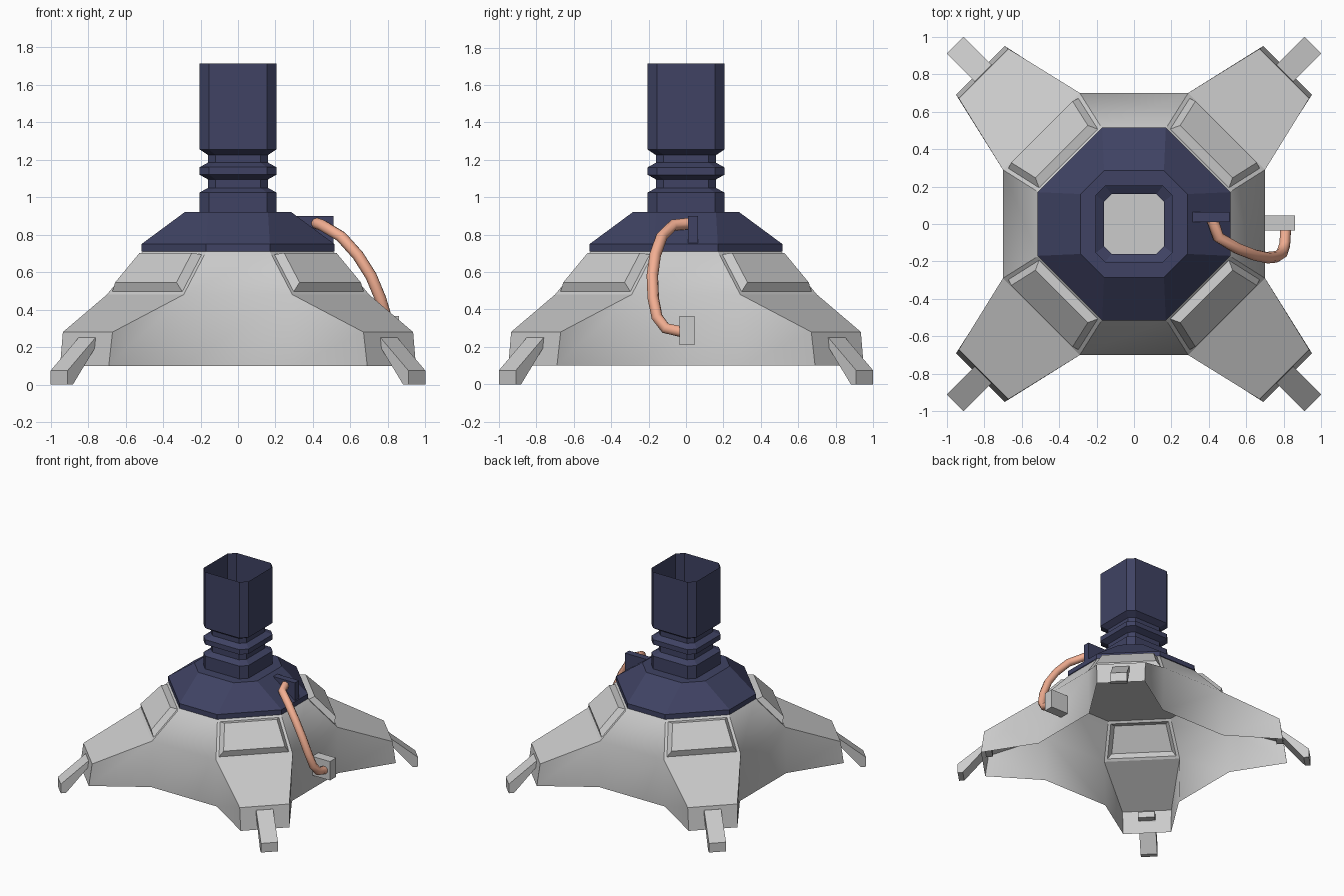
import bpy, bmesh
from math import pi
from mathutils import Matrix, Vector

if "Cube" in bpy.data.objects:
    bpy.data.objects.remove(bpy.data.objects["Cube"])


def material(name, rgb):
    m = bpy.data.materials.new(name)
    m.diffuse_color = (*rgb, 1)
    m.use_nodes = True
    m.node_tree.nodes["Principled BSDF"].inputs["Base Color"].default_value = m.diffuse_color
    return m


NAVY = material("navy", (0.05, 0.055, 0.125))
COPPER = material("copper", (0.9, 0.43, 0.29))


def finish(name, bm, mat=None):
    me = bpy.data.meshes.new(name)
    bm.to_mesh(me)
    bm.free()
    ob = bpy.data.objects.new(name, me)
    bpy.context.collection.objects.link(ob)
    if mat:
        me.materials.append(mat)
    return ob


def octagon_shell(name, profile, mat):
    """Open stack of chamfered squares: (half width, half flat side, z)."""
    bm = bmesh.new()
    rings = []
    for r, s, z in profile:
        pts = []
        for k in range(4):
            rot = Matrix.Rotation(k * pi / 2, 3, 'Z')
            pts += [rot @ Vector((r, -s, z)), rot @ Vector((r, s, z))]
        rings.append([bm.verts.new(p) for p in pts])
    for lo, hi in zip(rings, rings[1:]):
        for i in range(8):
            j = (i + 1) % 8
            bm.faces.new((lo[i], lo[j], hi[j], hi[i]))
    return finish(name, bm, mat)


def box(name, lo, hi, mat=None):
    lo, hi = Vector(lo), Vector(hi)
    bm = bmesh.new()
    bmesh.ops.create_cube(bm, size=1)
    bmesh.ops.scale(bm, vec=hi - lo, verts=bm.verts)
    bmesh.ops.translate(bm, vec=(lo + hi) / 2, verts=bm.verts)
    return finish(name, bm, mat)


# four-legged base shell, open underneath: one leg outline turned four times
outline = [(.17, .51, .71), (.29, .70, .48), (.67, .935, .28), (.69, .95, .10), (.30, .70, .10)]
bm = bmesh.new()
legs = []
for k in range(4):
    rot = Matrix.Rotation(k * pi / 2, 3, 'Z')
    right = [bm.verts.new(rot @ Vector((y, x, z))) for x, y, z in outline]
    left = [bm.verts.new(rot @ Vector(p)) for p in outline]
    legs.append((right, left))
panels = []
for k, (R, L) in enumerate(legs):
    N = legs[(k + 1) % 4][0]
    panels.append(bm.faces.new((R[1], L[1], L[0], R[0])))
    for i in (1, 2):
        bm.faces.new((R[i + 1], L[i + 1], L[i], R[i]))
    walls = [(R[4], R[3], R[2], R[1]), (L[1], L[2], L[3], L[4]),
             (L[1], N[1], N[0], L[0]), (L[4], N[4], N[1], L[1])]
    for w in walls:
        bm.faces.new(w).smooth = True
bm.faces.new([v for R, L in legs for v in (R[0], L[0])])
bm.normal_update()
# raised panels on the shoulders
bmesh.ops.inset_individual(bm, faces=panels, thickness=.022, use_even_offset=True)
bmesh.ops.inset_individual(bm, faces=panels, thickness=.028, depth=.042, use_even_offset=True)
for e in bm.edges:
    e.smooth = all(f.smooth for f in e.link_faces)
finish("base_shell", bm)

# feet: a bent bar leaving each leg end
foot_profile = [(1.09, .25), (1.14, .25), (1.35, .075), (1.35, 0), (1.31, 0), (1.14, .2), (1.09, .2)]
for k, label in enumerate(("back_right", "back_left", "front_left", "front_right")):
    bm = bmesh.new()
    face = bm.faces.new([bm.verts.new((d, -.064, z)) for d, z in foot_profile])
    ext = bmesh.ops.extrude_face_region(bm, geom=[face])
    moved = [v for v in ext["geom"] if isinstance(v, bmesh.types.BMVert)]
    bmesh.ops.translate(bm, vec=(0, .128, 0), verts=moved)
    bmesh.ops.recalc_face_normals(bm, faces=bm.faces)
    bmesh.ops.rotate(bm, matrix=Matrix.Rotation(pi / 4 + k * pi / 2, 3, 'Z'), verts=bm.verts)
    finish("foot_" + label, bm)

# collar and hollow column
octagon_shell("collar", [(.515, .17, .71), (.515, .17, .75), (.285, .16, .92), (.2, .15, .92)], NAVY)
W, T = (.205, .155), (.16, .12)
steps = [(W, .92), (W, 1.025), (T, 1.05), (T, 1.095), (W, 1.12), (W, 1.16),
         (T, 1.185), (T, 1.225), (W, 1.255), (W, 1.715)]
octagon_shell("column", [(*rs, z) for rs, z in steps], NAVY)

# pipe with its two mounting blocks
box("upper_pipe_block", (.305, .01, .755), (.51, .063, .90), NAVY)
box("lower_pipe_block", (.70, -.035, .21), (.86, .045, .365))
path = [(.42, .02, .86), (.45, -.07, .85), (.55, -.13, .79), (.64, -.165, .69), (.71, -.18, .58),
        (.76, -.175, .46), (.79, -.155, .36), (.805, -.11, .30), (.81, -.02, .28)]
cu = bpy.data.curves.new("pipe", 'CURVE')
cu.dimensions = '3D'
cu.bevel_depth = .031
cu.bevel_resolution = 2
cu.use_fill_caps = True
sp = cu.splines.new('POLY')
sp.points.add(len(path) - 1)
for p, co in zip(sp.points, path):
    p.co = (*co, 1)
cu.materials.append(COPPER)
bpy.context.collection.objects.link(bpy.data.objects.new("pipe", cu))
